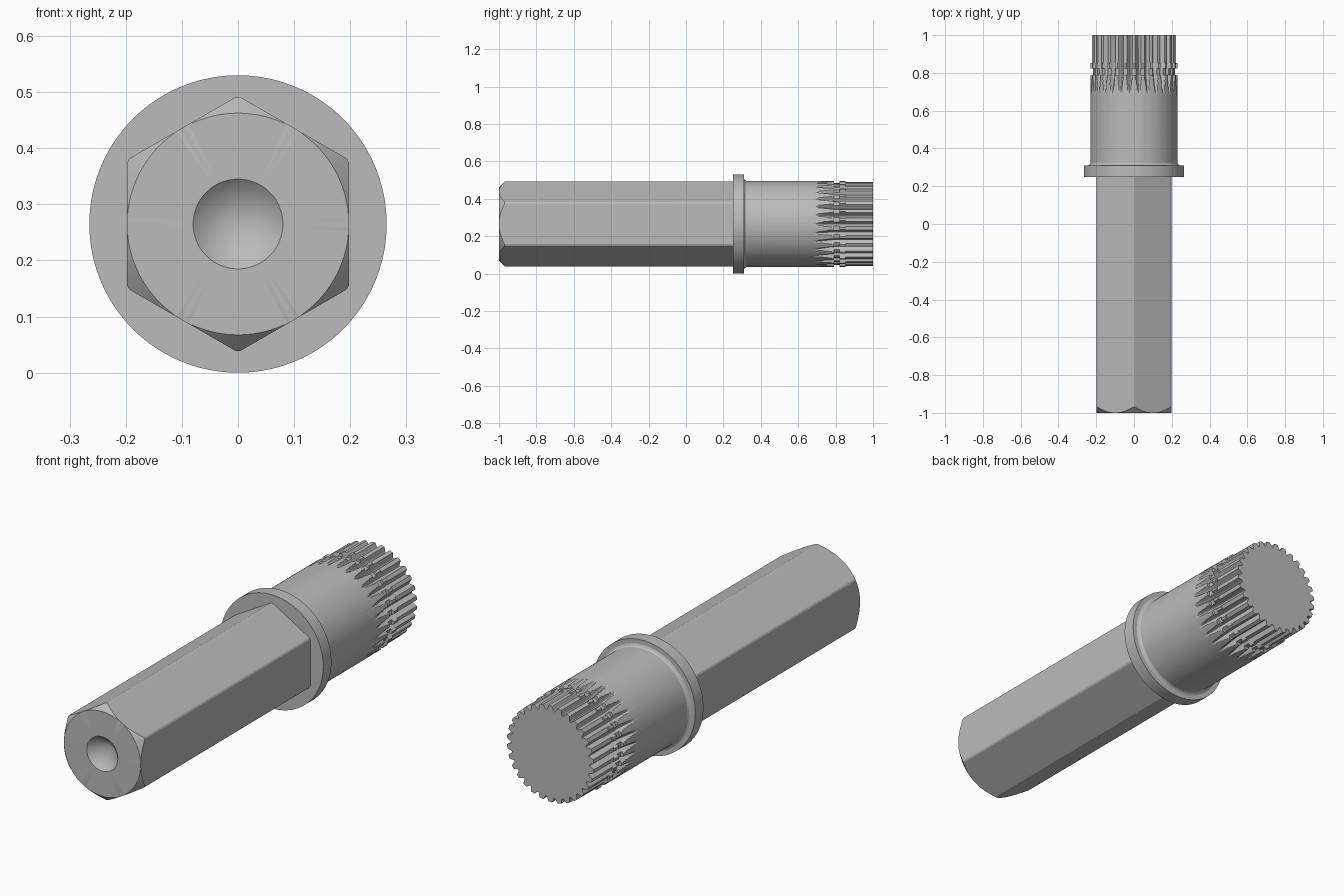
import bpy, bmesh, math

old = bpy.data.objects.get("Cube")
if old:
    bpy.data.objects.remove(old)

AXIS_Z = 0.265
TEETH = 30

steel = bpy.data.materials.new("steel_grey")
steel.use_nodes = True
colour = (0.5, 0.5, 0.5, 1)
steel.diffuse_color = colour
steel.node_tree.nodes["Principled BSDF"].inputs["Base Color"].default_value = colour


def loft(name, rings, count, tip=None):
    """Skin rings along y; each ring maps an angle to (radius, y)."""
    bm = bmesh.new()
    loops = []
    for ring in rings:
        loop = []
        for i in range(count):
            a = math.tau * i / count
            r, y = ring(a)
            loop.append(bm.verts.new((r * math.cos(a), y, AXIS_Z + r * math.sin(a))))
        loops.append(loop)
    for low, high in zip(loops, loops[1:]):
        for i in range(count):
            j = (i + 1) % count
            bm.faces.new((low[i], low[j], high[j], high[i]))
    bm.faces.new(loops[-1])
    if tip is None:
        bm.faces.new(loops[0])
    else:
        apex = bm.verts.new((0, tip, AXIS_Z))
        for i in range(count):
            bm.faces.new((loops[0][i], loops[0][(i + 1) % count], apex))
    bmesh.ops.recalc_face_normals(bm, faces=bm.faces)
    mesh = bpy.data.meshes.new(name)
    bm.to_mesh(mesh)
    bm.free()
    mesh.materials.append(steel)
    obj = bpy.data.objects.new(name, mesh)
    bpy.context.collection.objects.link(obj)
    bpy.ops.object.select_all(action="DESELECT")
    obj.select_set(True)
    bpy.context.view_layer.objects.active = obj
    bpy.ops.object.shade_smooth_by_angle(angle=math.radians(25))
    return obj


def circle(r, y):
    return lambda a: (r, y)


# Hexagonal shank: softened corners, conical chamfer and centre drilling
FLAT, CORNER = 0.198, 0.226


def hex_radius(a):
    off = (a + math.pi / 6) % (math.pi / 3) - math.pi / 6
    return min(FLAT / math.cos(off), CORNER)


loft("hex_shank", [
    circle(0.08, -1), circle(FLAT - 0.0005, -1),
    lambda a: (hex_radius(a), -1 + 1.1 * (hex_radius(a) - FLAT)),
    lambda a: (hex_radius(a), 0.26),
], 360, tip=-0.925)

# Collar with a small fillet against the body
loft("collar", [circle(0.265, 0.25), circle(0.265, 0.31), circle(0.244, 0.31),
                circle(0.236, 0.314), circle(0.231, 0.322)], 120)

# Body whose tapered flutes deepen into the splined end
BODY, FLUTE_START, FLUTE_FULL = 0.231, 0.68, 0.80


def splined(outer, y):
    def ring(a):
        wave = 0.5 - 0.5 * math.cos(a * TEETH)
        run = min(1, max(0, (y - FLUTE_START) / (FLUTE_FULL - FLUTE_START)))
        valley = 0.202 + 0.034 * wave + 0.030 * (1 - run)
        return min(outer, valley), y
    return ring


rings = [circle(BODY, 0.30)]
rings += [splined(BODY, FLUTE_START + 0.11 * k / 12) for k in range(13)]
for start, end, outer in ((0.79, 0.822, 0.218), (0.822, 0.852, BODY), (0.852, 1.0, 0.224)):
    rings += [splined(outer, start), splined(outer, end)]
loft("splined_body", rings, TEETH * 16)
